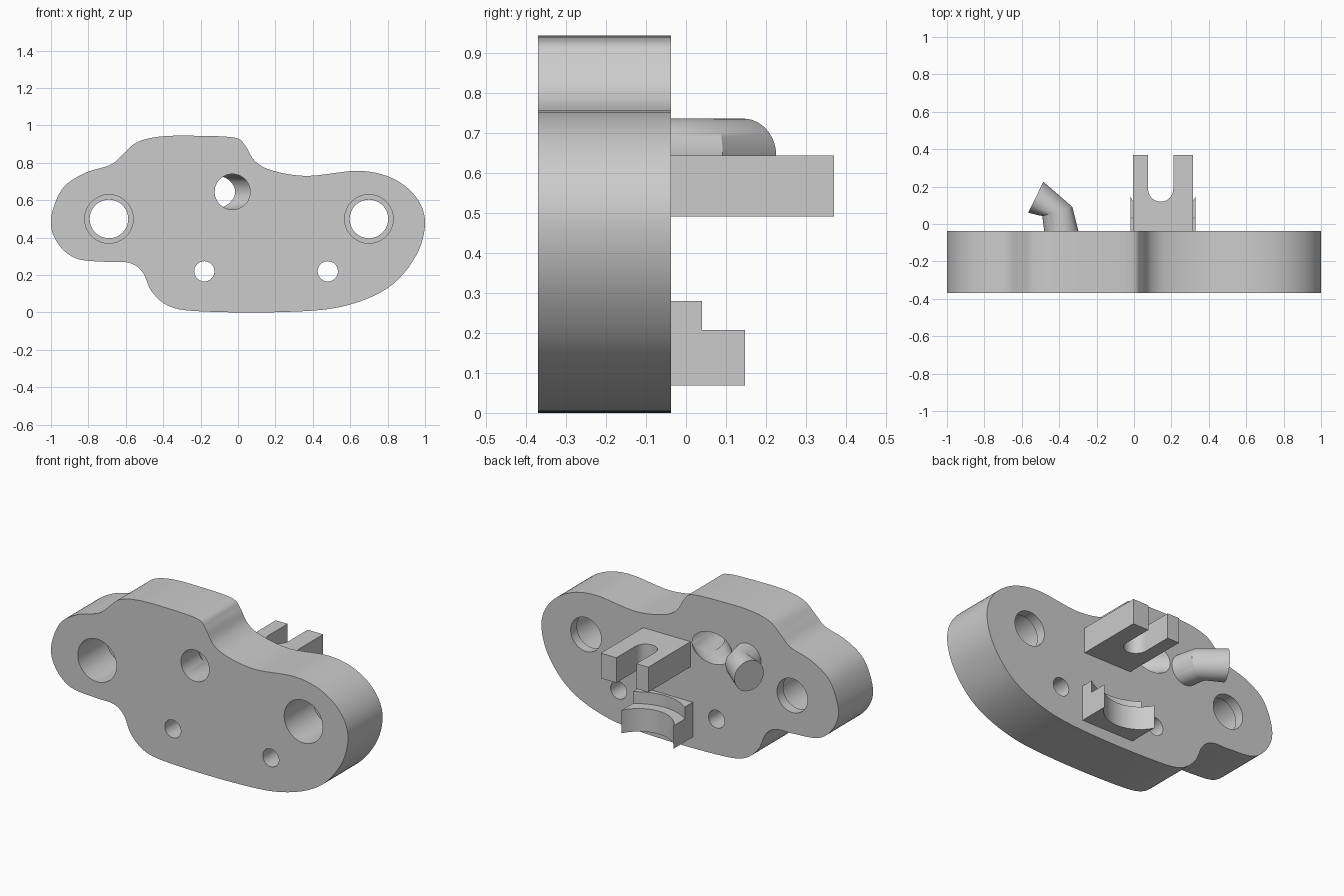
import bpy, bmesh, math
from mathutils import Vector

if "Cube" in bpy.data.objects:
    bpy.data.objects.remove(bpy.data.objects["Cube"], do_unlink=True)

grey = bpy.data.materials.new("plain grey")
grey.use_nodes = True
colour = (0.6, 0.6, 0.6, 1)
grey.diffuse_color = colour
grey.node_tree.nodes["Principled BSDF"].inputs["Base Color"].default_value = colour

FRONT, BACK = -0.37, -0.037
SIDES = 48


def loft(name, rings):
    """Closed solid through a list of rings with equal point counts."""
    bm = bmesh.new()
    loops = [[bm.verts.new(p) for p in ring] for ring in rings]
    bm.faces.new(loops[0])
    bm.faces.new(loops[-1])
    count = len(loops[0])
    for a, b in zip(loops, loops[1:]):
        for i in range(count):
            j = (i + 1) % count
            bm.faces.new((a[i], a[j], b[j], b[i]))
    bmesh.ops.recalc_face_normals(bm, faces=bm.faces[:])
    mesh = bpy.data.meshes.new(name)
    bm.to_mesh(mesh)
    bm.free()
    mesh.materials.append(grey)
    obj = bpy.data.objects.new(name, mesh)
    bpy.context.collection.objects.link(obj)
    return obj


def ring(x, y, z, radius, across=(1, 0)):
    """Ring whose half width runs along 'across' in plan, with height radius."""
    points = []
    for i in range(SIDES):
        t = math.tau * i / SIDES
        c = radius * math.cos(t)
        points.append((x + across[0] * c, y + across[1] * c, z + radius * math.sin(t)))
    return points


def upright(name, outline, low, high):
    return loft(name, [[(x, y, z) for x, y in outline] for z in (low, high)])


def arc(x, y, radius, start, end, steps=24):
    angles = [math.radians(start + (end - start) * i / steps) for i in range(steps + 1)]
    return [(x + radius * math.cos(a), y + radius * math.sin(a)) for a in angles]


def smooth_loop(points, steps=6):
    """Closed spline through the points."""
    result = []
    n = len(points)
    for i in range(n):
        a, b, c, d = (Vector(points[(i + k) % n]) for k in (-1, 0, 1, 2))
        for s in range(steps):
            t = s / steps
            result.append(0.5 * (2 * b + (c - a) * t + (2 * a - 5 * b + 4 * c - d) * t**2
                                 + (3 * b - a - 3 * c + d) * t**3))
    return result


def finish(obj):
    bpy.ops.object.select_all(action="DESELECT")
    obj.select_set(True)
    bpy.context.view_layer.objects.active = obj
    bpy.ops.object.shade_smooth_by_angle(angle=math.radians(30))


def cut(obj, cutter):
    cutter.hide_render = True
    mod = obj.modifiers.new("hole", "BOOLEAN")
    mod.operation = "DIFFERENCE"
    mod.solver = "EXACT"
    mod.object = cutter
    bpy.context.view_layer.objects.active = obj
    bpy.ops.object.modifier_apply(modifier=mod.name)
    bpy.data.objects.remove(cutter, do_unlink=True)


# Thick plate with a flowing outline
outline = smooth_loop([
    (-.25, .945), (-.02, .935), (.04, .89), (.09, .81), (.18, .76), (.37, .73),
    (.64, .757), (.82, .72), (.95, .62), (1, .48), (.95, .3), (.8, .13),
    (.55, .03), (.23, .002), (-.18, .005), (-.36, .03), (-.46, .11), (-.51, .215),
    (-.58, .265), (-.7, .27), (-.87, .29), (-.97, .38), (-1, .5), (-.94, .66),
    (-.82, .745), (-.68, .79), (-.61, .85), (-.54, .91), (-.42, .94)])
plate = loft("plate", [[(x, y, z) for x, z in outline] for y in (FRONT, BACK)])

# Large bores with a narrow lip at the back
LIP = BACK - 0.06
for x in (-0.69, 0.7):
    cut(plate, loft("bore_cutter", [ring(x, FRONT - 0.1, 0.5, 0.13), ring(x, LIP, 0.5, 0.13),
                                    ring(x, LIP, 0.5, 0.103), ring(x, 0.1, 0.5, 0.103)]))

# Small through holes
for x in (-0.18, 0.48):
    cut(plate, loft("small_hole_cutter", [ring(x, FRONT - 0.1, 0.22, 0.054),
                                          ring(x, 0.1, 0.22, 0.054)]))

# Bent passage leaving the back at a slant
BEND = -0.157
slant = math.sqrt(0.5)
cut(plate, loft("passage_cutter", [
    ring(-0.03, FRONT - 0.1, 0.645, 0.095),
    ring(-0.03, BEND, 0.645, 0.095, (1, math.tan(math.pi / 8))),
    ring(-0.33, BEND + 0.3, 0.645, 0.095, (slant, slant))]))
finish(plate)

# Bent peg
peg = loft("bent_peg", [
    ring(-0.387, BACK - 0.01, 0.645, 0.092),
    ring(-0.41, 0.067, 0.645, 0.092, (0.87, 0.27)),
    ring(-0.525, 0.143, 0.645, 0.092, (0.44, 0.9))])
finish(peg)

# Fork block with a round-bottomed slot
fork = upright("fork_block", [
    (-0.005, BACK - 0.01), (-0.005, 0.37), (0.075, 0.37),
    *arc(0.1425, 0.187, 0.0675, 180, 360),
    (0.21, 0.37), (0.315, 0.37), (0.315, BACK - 0.01)], 0.492, 0.645)
finish(fork)


# Two-tier cradle with hollowed faces
def cradle(name, reach, depth, low, high):
    half, middle = 0.175, 0.155
    radius = (half**2 + depth**2) / (2 * depth)
    spread = math.degrees(math.asin(half / radius))
    hollow = arc(middle, reach - depth + radius, radius, 270 - spread, 270 + spread)
    base = [(middle + half, BACK - 0.01), (middle - half, BACK - 0.01)]
    finish(upright(name, hollow + base, low, high))


cradle("cradle_lower", 0.148, 0.108, 0.068, 0.208)
cradle("cradle_upper", 0.04, 0.06, 0.208, 0.28)
